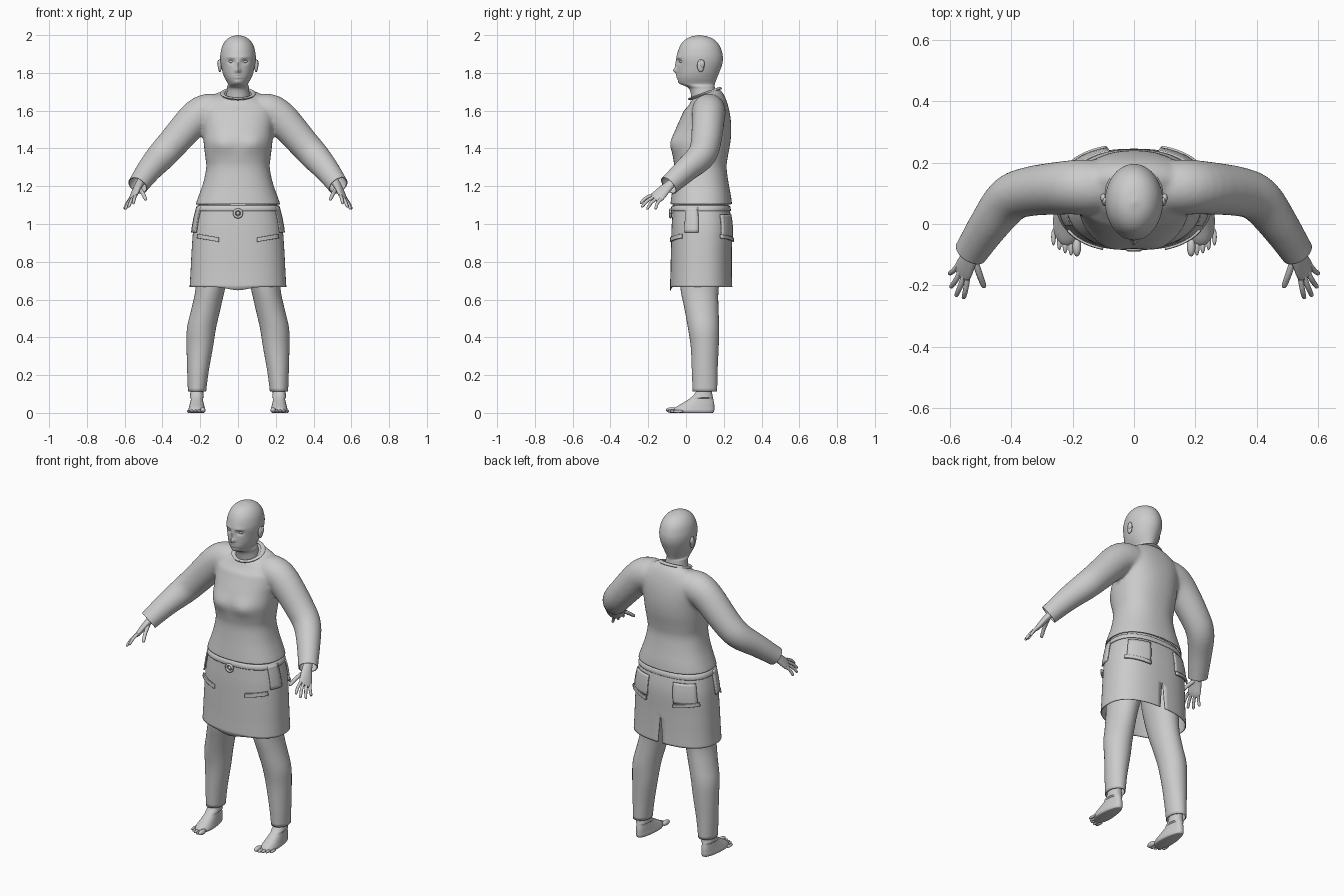
import bpy, bmesh, math
from mathutils import Vector

if "Cube" in bpy.data.objects:
    bpy.data.objects.remove(bpy.data.objects["Cube"])

GREY = bpy.data.materials.new("plain grey")
GREY.diffuse_color = (0.6, 0.6, 0.6, 1)
GREY.use_nodes = True
GREY.node_tree.nodes["Principled BSDF"].inputs["Base Color"].default_value = GREY.diffuse_color


def smooth_rows(rows, k):
    """Catmull-Rom interpolation of number rows"""
    out = []
    for i in range(len(rows) - 1):
        p0, p1, p2 = rows[max(i - 1, 0)], rows[i], rows[i + 1]
        p3 = rows[min(i + 2, len(rows) - 1)]
        for j in range(k):
            t = j / k
            out.append([0.5 * (2 * b + (c - a) * t + (2 * a - 5 * b + 4 * c - d) * t * t
                               + (3 * b - a - 3 * c + d) * t ** 3)
                        for a, b, c, d in zip(p0, p1, p2, p3)])
    return out + [list(rows[-1])]


def spow(v, e):
    return math.copysign(abs(v) ** e, v)


def level_point(row, a, p=2.0, off=0.0):
    """Point on a horizontal section (z, half width, y front, y back, x centre)"""
    z, w, yf, yb, xc = row
    return Vector((xc + (w + off) * spow(math.sin(a), 2 / p),
                   (yf + yb) / 2 - ((yb - yf) / 2 + off) * spow(math.cos(a), 2 / p), z))


def add_rings(bm, rings, caps=True):
    vs = [[bm.verts.new(c) for c in r] for r in rings]
    n = len(vs[0])
    for a, b in zip(vs, vs[1:]):
        for i in range(n):
            bm.faces.new((a[i], a[(i + 1) % n], b[(i + 1) % n], b[i]))
    if caps:
        bm.faces.new(vs[0])
        bm.faces.new(vs[-1])


def level_rings(rows, n=48, k=4, p=2.0):
    rows = smooth_rows([list(r) + [0] * (5 - len(r)) for r in rows], k)
    return [[level_point(r, 2 * math.pi * i / n, p) for i in range(n)] for r in rows]


def tube_rings(rows, across=(0.3, 1, 0), n=20, k=4):
    """Rings along a path of (x, y, z, radius across, radius other)"""
    rows = smooth_rows(rows, k)
    pts = [Vector(r[:3]) for r in rows]
    rings = []
    for i, r in enumerate(rows):
        t = (pts[min(i + 1, len(pts) - 1)] - pts[max(i - 1, 0)]).normalized()
        u = Vector(across)
        u = (u - t * u.dot(t)).normalized()
        w = t.cross(u)
        rings.append([pts[i] + u * r[3] * math.cos(a) + w * r[4] * math.sin(a)
                      for a in (2 * math.pi * j / n for j in range(n))])
    return rings


def ball(bm, c, s):
    vs = bmesh.ops.create_uvsphere(bm, u_segments=16, v_segments=10, radius=1)["verts"]
    for v in vs:
        v.co = Vector((v.co.x * s[0], v.co.y * s[1], v.co.z * s[2])) + Vector(c)


def finish(bm, name, angle=50):
    bmesh.ops.recalc_face_normals(bm, faces=bm.faces)
    me = bpy.data.meshes.new(name)
    bm.to_mesh(me)
    bm.free()
    ob = bpy.data.objects.new(name, me)
    bpy.context.collection.objects.link(ob)
    me.materials.append(GREY)
    bpy.ops.object.select_all(action='DESELECT')
    bpy.context.view_layer.objects.active = ob
    ob.select_set(True)
    bpy.ops.object.shade_smooth_by_angle(angle=math.radians(angle))
    return ob


def gauss(x, x0, s):
    return math.exp(-((x - x0) / s) ** 2)


# Head and neck, with the face pushed out of the front
bm = bmesh.new()
add_rings(bm, level_rings([
    (1.60, .075, .04, .18), (1.66, .066, .03, .17), (1.71, .058, .02, .155), (1.728, .057, .0, .152),
    (1.742, .054, -.032, .153), (1.77, .069, -.044, .163), (1.80, .081, -.046, .175),
    (1.84, .09, -.047, .19), (1.87, .094, -.05, .195), (1.90, .093, -.047, .193),
    (1.94, .084, -.033, .180), (1.97, .066, -.011, .157), (1.99, .04, .022, .122),
    (2.0, .004, .066, .074)], n=96, k=6))
for v in bm.verts:
    x, y, z = v.co
    if y < 0.04 and z > 1.735:
        nose = gauss(z, 1.812, .014) * gauss(x, 0, .014) * .02 + gauss(z, 1.84, .025) * gauss(x, 0, .009) * .010
        eyes = gauss(abs(x), .036, .018) * gauss(z, 1.86, .013) * .012
        brow = gauss(abs(x), .034, .025) * gauss(z, 1.882, .009) * .004
        lips = (gauss(z, 1.789, .005) + gauss(z, 1.776, .006)) * gauss(x, 0, .02) * .006
        v.co.y += eyes - nose - brow - lips - gauss(z, 1.752, .01) * gauss(x, 0, .02) * .004
finish(bm, "head")
for s in (-1, 1):
    bm = bmesh.new()
    ball(bm, (s * .036, -.022, 1.86), (.015, .013, .008))
    finish(bm, "eye")
    bm = bmesh.new()
    ball(bm, (s * .096, .078, 1.838), (.010, .019, .034))
    ball(bm, (s * .100, .085, 1.848), (.010, .014, .022))
    finish(bm, "ear")

# Shirt: torso and sleeves fused, then cut open at hem and cuffs
bm = bmesh.new()
add_rings(bm, level_rings([
    (1.05, .226, -.083, .245), (1.10, .225, -.083, .244), (1.15, .208, -.077, .238),
    (1.22, .184, -.068, .225), (1.30, .168, -.062, .215), (1.36, .174, -.070, .222),
    (1.43, .182, -.078, .235), (1.50, .186, -.056, .240), (1.57, .195, -.025, .235),
    (1.63, .190, .0, .222), (1.68, .145, .02, .203), (1.712, .085, .028, .180)], p=2.3))
for v in bm.verts:
    x, y, z = v.co
    if y < 0.03:
        v.co.y -= .014 * gauss(abs(x), .085, .06) * gauss(z, 1.425, .05)
    if z > 1.6:
        v.co.z -= (z - 1.6) / .11 * max(0, .15 - y) * .45
for s in (-1, 1):
    add_rings(bm, tube_rings([(s * x, y, z, a, b) for x, y, z, a, b in [
        (.08, .12, 1.595, .085, .085), (.155, .12, 1.595, .09, .095), (.225, .118, 1.56, .087, .092),
        (.345, .105, 1.428, .080, .082), (.408, .078, 1.358, .075, .078),
        (.47, .0, 1.287, .064, .067), (.53, -.09, 1.205, .054, .056), (.56, -.135, 1.165, .052, .054)]], n=28))
shirt = finish(bm, "shirt")
m = shirt.modifiers.new("fuse", 'REMESH')
m.mode, m.voxel_size = 'VOXEL', .009
m2 = shirt.modifiers.new("soften", 'SMOOTH')
m2.factor, m2.iterations = .5, 8
for mod in ("fuse", "soften"):
    bpy.ops.object.modifier_apply(modifier=mod)
bm = bmesh.new()
bm.from_mesh(shirt.data)
cuts = [((0, 0, 1.105), (0, 0, -1))] + [((s * .53, -.092, 1.203), (s * .45, -.66, -.6)) for s in (-1, 1)]
for co, no in cuts:
    bmesh.ops.bisect_plane(bm, geom=bm.verts[:] + bm.edges[:] + bm.faces[:], plane_co=co,
                           plane_no=no, clear_outer=True)
for f in bm.faces:
    f.smooth = True
bm.to_mesh(shirt.data)
bm.free()
if not shirt.data.materials:
    shirt.data.materials.append(GREY)
shirt.modifiers.new("cloth", 'SOLIDIFY').thickness = .005

# Collar ring, sloping down to the front
bm = bmesh.new()
col = [(.082 * math.sin(a), .1 - .078 * math.cos(a), 1.69 - .028 * math.cos(a), .007, .012)
       for a in (2 * math.pi * i / 24 for i in range(25))]
add_rings(bm, tube_rings(col, across=(0.01, 0.02, 1), n=8, k=2))
finish(bm, "collar")

# Skirt with a split at the back
SKIRT = [(1.115, .205, -.068, .222, 0), (1.05, .222, -.072, .236, 0), (.97, .237, -.077, .245, 0),
         (.85, .246, -.080, .243, 0), (.75, .251, -.082, .243, 0), (.667, .256, -.085, .245, 0)]
bm = bmesh.new()
add_rings(bm, level_rings(SKIRT, n=64, k=5, p=2.4), caps=False)
slit = [e for e in bm.edges if all(abs(v.co.x) < 1e-3 and v.co.y > .1 and v.co.z < .85 for v in e.verts)]
bmesh.ops.split_edges(bm, edges=slit)
for v in bm.verts:
    if abs(v.co.x) < 1e-3 and v.co.y > .1 and v.co.z < .85 and v.is_boundary:
        side = sum(f.calc_center_median().x for f in v.link_faces)
        v.co.x += math.copysign((.85 - v.co.z) * .09, side)
    if v.co.y < 0 and v.co.z < .675:
        v.co.z -= .018 * gauss(v.co.x, 0, .07)
skirt = finish(bm, "skirt")
skirt.modifiers.new("cloth", 'SOLIDIFY').thickness = .005

# Pocket patches and flaps that follow the skirt
DENSE = smooth_rows(SKIRT, 12)


def patch(name, x0, x1, z0, z1, off, back=False, slope=0.0):
    n, bm = 8, bmesh.new()
    grid = []
    for i in range(n + 1):
        x, col = x0 + (x1 - x0) * i / n, []
        for j in range(n + 1):
            z = z0 + (z1 - z0) * j / n + slope * (i / n - .5)
            row = min(DENSE, key=lambda r: abs(r[0] - z))
            a = math.asin(spow(max(-1, min(1, x)), 1.2))
            pt = level_point(row, math.pi - a if back else a, 2.4, off)
            col.append(bm.verts.new((pt.x, pt.y, z)))
        grid.append(col)
    for i in range(n):
        for j in range(n):
            bm.faces.new((grid[i][j], grid[i + 1][j], grid[i + 1][j + 1], grid[i][j + 1]))
    ob = finish(bm, name)
    mod = ob.modifiers.new("cloth", 'SOLIDIFY')
    mod.thickness, mod.offset = .008, 0


for s in (-1, 1):
    patch("front_pocket_flap", s * .40, s * .86, .915, .938, .010, slope=.02)
    patch("side_pocket", s * .90, s * .998, .955, 1.09, .006)
    patch("back_pocket", s * .35, s * .85, .93, 1.05, .006, back=True)
    patch("back_pocket_flap", s * .35, s * .88, .915, .935, .012, back=True, slope=.02)

# Belt and round buckle
bm = bmesh.new()
add_rings(bm, level_rings([(1.068, .221, -.075, .234), (1.072, .226, -.08, .238),
                           (1.094, .219, -.077, .234), (1.098, .212, -.07, .228)], n=64, k=2, p=2.4))
finish(bm, "belt")
bm = bmesh.new()
ring = [(.02 * math.cos(a), -.082, 1.056 + .02 * math.sin(a), .007, .007)
        for a in (2 * math.pi * i / 20 for i in range(21))]
add_rings(bm, tube_rings(ring, across=(0, 1, 0), n=8, k=1))
ball(bm, (0, -.08, 1.056), (.010, .008, .010))
finish(bm, "buckle")

for s in (-1, 1):
    # Trouser leg
    bm = bmesh.new()
    add_rings(bm, level_rings([
        (1.0, .10, -.045, .21, s * .105), (.8, .092, -.042, .19, s * .125), (.65, .078, -.028, .172, s * .148),
        (.55, .077, -.008, .172, s * .170), (.45, .077, .010, .176, s * .193), (.35, .070, .025, .173, s * .202),
        (.22, .057, .031, .167, s * .212), (.112, .048, .035, .165, s * .217)], n=32), caps=False)
    leg = finish(bm, "trouser_leg")
    leg.modifiers.new("cloth", 'SOLIDIFY').thickness = .005

    # Foot and toes
    bm = bmesh.new()
    X = s * .218
    add_rings(bm, level_rings([
        (.22, .036, .055, .135, X), (.13, .034, .055, .137, X), (.10, .035, .045, .139, X),
        (.075, .038, .018, .144, X), (.05, .043, -.022, .149, X), (.03, .047, -.055, .15, X),
        (.014, .05, -.07, .15, X), (.003, .046, -.066, .146, X), (.0, .04, -.06, .14, X)], n=32, p=2.3))
    for v in bm.verts:
        t = max(0, min(1, (v.co.y + .03) / .14))
        v.co.x = X + (v.co.x - X) * (1 - .25 * t * (v.co.z < .08))
        v.co.z = max(0, v.co.z)
    for i in range(5):
        r = .015 - .005 * min(i, 1) - .0005 * i
        ball(bm, (s * (.186 + .019 * i), -.074 + .002 * i * i, r), (r * .95, .032 - .001 * i, r))
    finish(bm, "foot")

    # Palm, fingers and thumb
    u = Vector((s * .045, .08, -.03)).normalized()
    bm = bmesh.new()
    add_rings(bm, tube_rings([(s * x, y, z, a, b) for x, y, z, a, b in [
        (.50, -.045, 1.245, .026, .022), (.52, -.078, 1.213, .026, .021), (.537, -.113, 1.183, .033, .018),
        (.555, -.150, 1.145, .039, .014), (.563, -.167, 1.130, .032, .009)]], across=u))
    tips = [(.555, -.243, 1.108), (.580, -.236, 1.090), (.597, -.208, 1.079), (.602, -.163, 1.078)]
    paths = [(Vector((s * .557, -.155, 1.143)) + u * (-.031 + .020 * i), t, .009) for i, t in enumerate(tips)]
    paths.append((Vector((s * .522, -.105, 1.187)), (.487, -.208, 1.128), .011))
    for base, t, r in paths:
        tip = Vector((s * t[0], t[1], t[2]))
        mid = base.lerp(tip, .5) + Vector((0, -.004, .005))
        end = base.lerp(tip, .92)
        add_rings(bm, tube_rings([(*base, r, r), (*mid, r * .95, r * .95), (*end, r * .8, r * .8),
                                  (*tip, r * .25, r * .25)], across=u, n=10, k=3))
    finish(bm, "hand")
